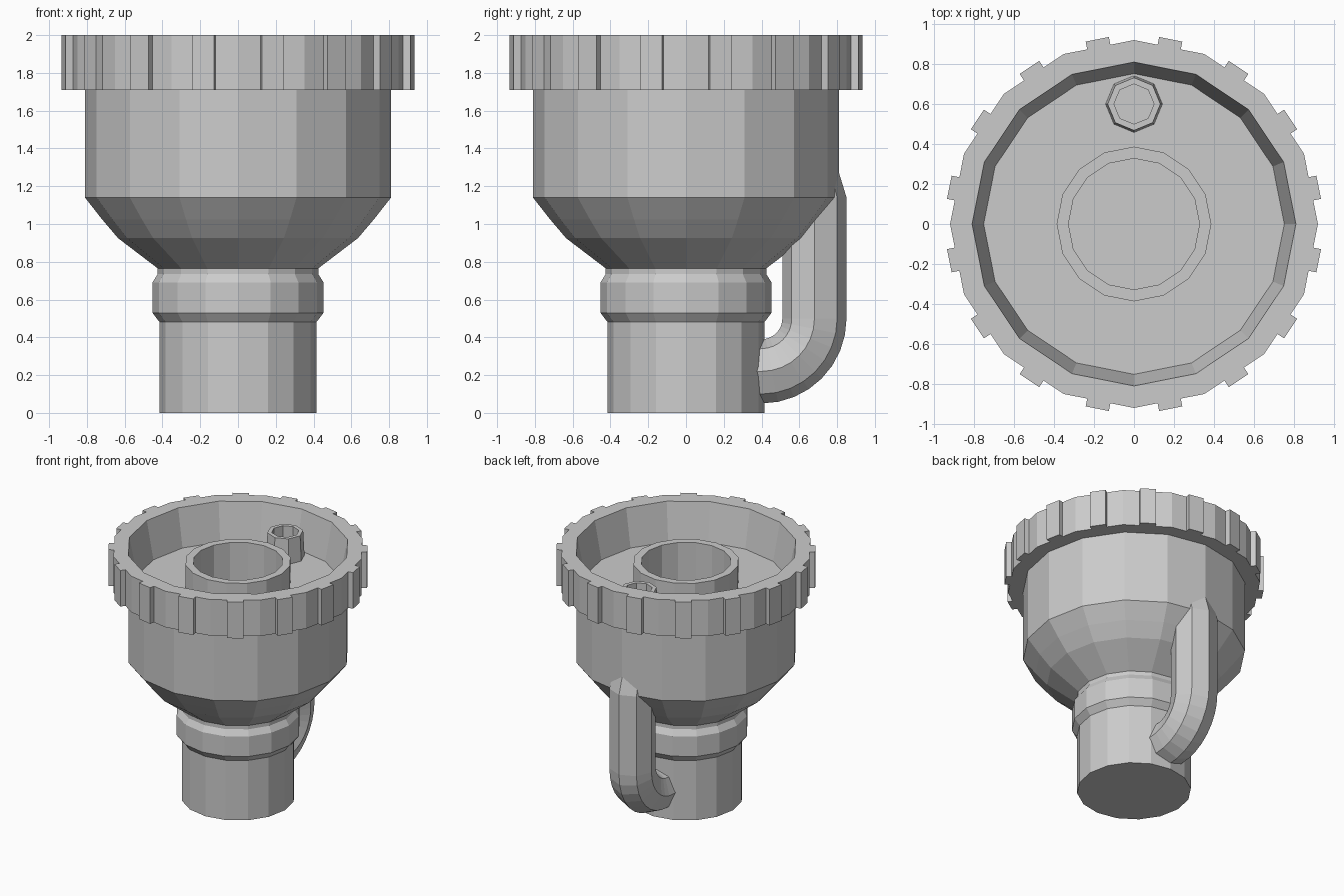
import bpy, bmesh, math
from mathutils import Vector

if "Cube" in bpy.data.objects:
    bpy.data.objects.remove(bpy.data.objects["Cube"])

grey = bpy.data.materials.new("plain grey")
grey.diffuse_color = (0.6, 0.6, 0.6, 1)
grey.use_nodes = True
grey.node_tree.nodes["Principled BSDF"].inputs["Base Color"].default_value = grey.diffuse_color


def finish(name, bm):
    me = bpy.data.meshes.new(name)
    bm.to_mesh(me)
    bm.free()
    me.materials.append(grey)
    ob = bpy.data.objects.new(name, me)
    bpy.context.collection.objects.link(ob)
    return ob


def skin(bm, rings):
    # join consecutive rings; a ring of one vertex is a pole
    for a, b in zip(rings, rings[1:]):
        n = max(len(a), len(b))
        for i in range(n):
            j = (i + 1) % n
            if len(a) == 1:
                bm.faces.new((a[0], b[j], b[i]))
            elif len(b) == 1:
                bm.faces.new((a[i], a[j], b[0]))
            else:
                bm.faces.new((a[i], a[j], b[j], b[i]))


def lathe(name, profile, sides=16, centre=(0, 0)):
    bm = bmesh.new()
    rings = []
    for r, z in profile:
        n = sides if r > 0 else 1
        rings.append([bm.verts.new((centre[0] + r * math.cos(math.tau * i / sides),
                                    centre[1] + r * math.sin(math.tau * i / sides), z))
                      for i in range(n)])
    skin(bm, rings)
    return finish(name, bm)


# stem, collar and funnel bowl
lathe("funnel_body", [(0, 0), (.415, 0), (.415, .48), (.453, .53), (.453, .69),
                      (.425, .735), (.425, .765), (.635, .925), (.72, 1.025),
                      (.81, 1.14), (.81, 1.71)])

# rim with sloping inner wall and recessed floor
lathe("rim_and_floor", [(.81, 1.71), (.92, 1.71), (.92, 2), (.81, 2),
                        (.752, 1.70), (.385, 1.70)])

# wide tube in the middle of the recess
lathe("centre_tube", [(.387, 1.70), (.387, 1.89), (.328, 1.89), (.328, 1.4), (0, 1.4)])

# narrow tube near the back
lathe("small_tube", [(.142, 1.70), (.132, 1.90), (.10, 1.90), (.10, 1.705), (0, 1.705)],
      sides=8, centre=(0, .6))

# grip teeth around the rim
bm = bmesh.new()
for k in range(16):
    a = math.tau * (k + .5) / 16
    out = Vector((math.cos(a), math.sin(a), 0))
    side = Vector((-math.sin(a), math.cos(a), 0))
    ring = [[bm.verts.new(out * r + side * s + Vector((0, 0, z)))
             for r, s in ((.90, -.059), (.942, -.059), (.942, .059), (.90, .059))]
            for z in (1.71, 2)]
    skin(bm, ring)
    bm.faces.new(ring[0][::-1])
    bm.faces.new(ring[1])
finish("grip_teeth", bm)

# side pipe: sweep of an octagon along a path in the yz plane (y, z, radius, tilt)
path = [(.36, .22, .17, 0)]
for i in range(9):
    t = math.pi / 2 * i / 8
    path.append((.40 + .28 * math.sin(t), .50 - .28 * math.cos(t), .17, t))
path += [(.68, 1.14, .17, math.pi / 2), (.60, 1.50, .14, math.pi / 2)]
bm = bmesh.new()
rings = []
for y, z, r, t in path:
    ring = []
    for i in range(8):
        a = math.tau * i / 8
        u = r * math.cos(a)
        ring.append(bm.verts.new((r * math.sin(a), y + u * math.sin(t), z - u * math.cos(t))))
    rings.append(ring)
skin(bm, rings)
bm.faces.new(rings[0][::-1])
bm.faces.new(rings[-1])
bmesh.ops.recalc_face_normals(bm, faces=bm.faces[:])
finish("side_pipe", bm)
